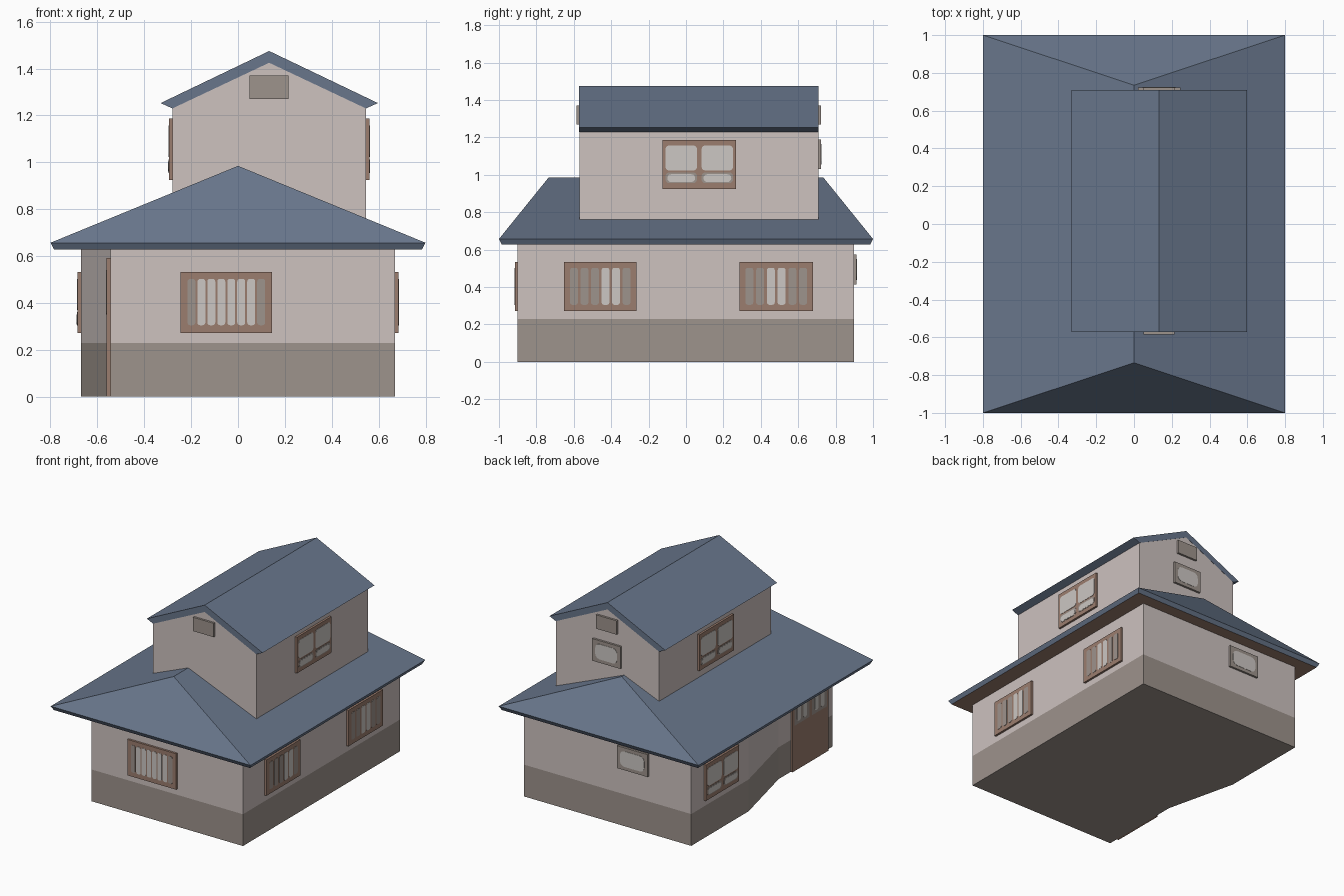
import bpy, bmesh, math
from mathutils import Vector

if "Cube" in bpy.data.objects:
    bpy.data.objects.remove(bpy.data.objects["Cube"])


def mat(name, r, g, b):
    m = bpy.data.materials.new(name)
    m.diffuse_color = tuple((c / 255 / 12.92) if c < 11 else ((c / 255 + 0.055) / 1.055) ** 2.4
                            for c in (r, g, b)) + (1,)
    m.use_nodes = True
    m.node_tree.nodes["Principled BSDF"].inputs["Base Color"].default_value = m.diffuse_color
    return m


WALL = mat("plaster", 205, 194, 191)
PLINTH = mat("grey_brown", 157, 147, 140)
WOOD = mat("brown_wood", 155, 125, 110)
ROOF = mat("slate_blue", 104, 118, 139)
PANE = mat("light_pane", 204, 199, 195)


def finish(name, bm, mats, rule=None):
    bmesh.ops.recalc_face_normals(bm, faces=bm.faces)
    if rule:
        for f in bm.faces:
            f.normal_update()
            f.material_index = rule(f)
    me = bpy.data.meshes.new(name)
    bm.to_mesh(me)
    bm.free()
    for m in mats:
        me.materials.append(m)
    ob = bpy.data.objects.new(name, me)
    bpy.context.collection.objects.link(ob)
    return ob


def loft(name, rings, mats, rule=None):
    """Join rings of equal point count and cap both ends."""
    bm = bmesh.new()
    vs = [[bm.verts.new(p) for p in ring] for ring in rings]
    n = len(vs[0])
    for a, b in zip(vs, vs[1:]):
        for i in range(n):
            j = (i + 1) % n
            bm.faces.new((a[i], a[j], b[j], b[i]))
    bm.faces.new(vs[0][::-1])
    bm.faces.new(vs[-1])
    return finish(name, bm, mats, rule)


# side: function (along wall, height, outward offset from wall plane) -> point
def side(axis, sign, plane):
    if axis == 'x':
        return lambda u, z, d: (sign * (plane + d), u, z)
    return lambda u, z, d: (u, sign * (plane + d), z)


def plate(name, place, u0, u1, z0, z1, d0, d1, m, r=0.0):
    """Rectangular plate on a wall, optionally with rounded corners."""
    pts = []
    steps = 4 if r else 1
    for cu, cz, a0 in ((u1 - r, z1 - r, 0), (u0 + r, z1 - r, 90),
                       (u0 + r, z0 + r, 180), (u1 - r, z0 + r, 270)):
        for k in range(steps):
            a = math.radians(a0 + 90 * k / max(steps - 1, 1))
            pts.append((cu + r * math.cos(a), cz + r * math.sin(a)))
    return loft(name, [[place(u, z, d) for u, z in pts] for d in (d0, d1)], [m])


def slot_window(name, place, u0, u1, z0, z1, mats, w):
    """Wooden window with a row of upright slots."""
    plate(name + "_frame", place, u0, u1, z0, z1, -0.01, 0.015, WOOD)
    n = len(mats)
    pitch = (u1 - u0 - 0.05) / n
    for i, m in enumerate(mats):
        c = u0 + 0.025 + pitch * (i + 0.5)
        plate(f"{name}_slot_{i + 1}", place, c - w / 2, c + w / 2,
              z0 + 0.032, z1 - 0.03, 0.014, 0.017, m, 0.012)


def double_window(name, place, u0, u1, z0, z1):
    """Wooden window with two tall upper panes and two low ones."""
    plate(name + "_frame", place, u0, u1, z0, z1, -0.01, 0.015, WOOD)
    mid = (u0 + u1) / 2
    for i, (a, b) in enumerate(((u0 + 0.015, mid - 0.012), (mid + 0.012, u1 - 0.015))):
        plate(f"{name}_upper_pane_{i + 1}", place, a, b, z0 + 0.098, z1 - 0.03, 0.014, 0.017, PANE, 0.02)
        plate(f"{name}_lower_pane_{i + 1}", place, a, b, z0 + 0.03, z0 + 0.088, 0.014, 0.017, PLINTH, 0.02)
        plate(f"{name}_lower_glint_{i + 1}", place, a + 0.01, b - 0.01, z0 + 0.036, z0 + 0.078,
              0.014, 0.018, PANE, 0.02)


def small_window(name, place, u0, u1, z0, z1):
    """Grey framed window with one rounded pane."""
    plate(name + "_frame", place, u0, u1, z0, z1, -0.01, 0.015, PLINTH)
    plate(name + "_pane", place, u0 + 0.025, u1 - 0.025, z0 + 0.025, z1 - 0.025, 0.014, 0.017, PANE, 0.035)


# ground floor: footprint with recessed entrance on the left, darker plinth
foot = [(-0.545, -0.9), (0.67, -0.9), (0.67, 0.897), (-0.67, 0.897), (-0.67, 0.24), (-0.545, -0.28)]
loft("ground_floor", [[(x, y, z) for x, y in foot] for z in (0, 0.23, 0.64)], [WALL, PLINTH],
     lambda f: 1 if f.calc_center_median().z < 0.23 else 0)


# lower hip roof with bevelled rim and wooden soffit
def rect(x, y, z):
    return [(-x, -y, z), (x, -y, z), (x, y, z), (-x, y, z)]


bm = bmesh.new()
lo = [bm.verts.new(p) for p in rect(0.785, 0.985, 0.628)]
hi = [bm.verts.new(p) for p in rect(0.8, 1.0, 0.657)]
r0, r1 = bm.verts.new((0, -0.735, 0.985)), bm.verts.new((0, 0.735, 0.985))
bm.faces.new(lo[::-1])
for i in range(4):
    j = (i + 1) % 4
    bm.faces.new((lo[i], lo[j], hi[j], hi[i]))
bm.faces.new((hi[0], hi[1], r0))
bm.faces.new((hi[1], hi[2], r1, r0))
bm.faces.new((hi[2], hi[3], r1))
bm.faces.new((hi[3], hi[0], r0, r1))
finish("hip_roof", bm, [ROOF, WOOD], lambda f: 1 if f.normal.z < -0.95 else 0)

# upper storey with gabled ends
Y0, Y1, CX = -0.57, 0.708, 0.133
body = [(-0.28, 0.7), (0.546, 0.7), (0.546, 1.231), (CX, 1.425), (-0.28, 1.231)]
loft("upper_floor", [[(x, y, z) for x, z in body] for y in (Y0, Y1)], [WALL])
gable = [(-0.33, 1.253), (-0.28, 1.23), (CX, 1.425), (0.546, 1.23), (0.597, 1.253), (CX, 1.475)]
loft("gable_roof", [[(x, y, z) for x, z in gable] for y in (Y0 - 0.001, Y1 + 0.001)], [ROOF])

# wall planes
front, back = side('y', -1, 0.9), side('y', 1, 0.897)
right, left = side('x', 1, 0.67), side('x', -1, 0.67)
up_front, up_back = side('y', -1, -Y0), side('y', 1, Y1)
up_right, up_left = side('x', 1, 0.546), side('x', -1, 0.28)

# ground floor windows
slot_window("front_window", front, -0.245, 0.145, 0.273, 0.533,
            [PLINTH] + [PANE] * 6 + [PLINTH], 0.034)
slot_window("right_front_window", right, -0.652, -0.265, 0.273, 0.533,
            [PLINTH] * 3 + [PANE] * 2 + [PLINTH], 0.042)
slot_window("right_back_window", right, 0.285, 0.68, 0.273, 0.533,
            [PLINTH] * 2 + [PANE] * 2 + [PLINTH] * 2, 0.042)
double_window("left_window", left, 0.37, 0.75, 0.273, 0.533)
small_window("back_window", back, -0.33, -0.085, 0.413, 0.575)

# upper floor windows and gable vents
double_window("upper_right_window", up_right, -0.125, 0.267, 0.925, 1.187)
double_window("upper_left_window", up_left, -0.125, 0.267, 0.925, 1.187)
small_window("upper_back_window", up_back, 0.02, 0.245, 1.03, 1.19)
for name, place in (("front_vent", up_front), ("back_vent", up_back)):
    plate(name, place, 0.05, 0.215, 1.27, 1.37, -0.01, 0.015, PLINTH)

# entrance door with slotted upper panels
entry = side('x', -1, 0.545)
plate("door", entry, -0.83, -0.42, 0.0, 0.592, -0.01, 0.015, WOOD)
for i in range(2):
    a = -0.81 + i * 0.2
    plate(f"door_panel_{i + 1}", entry, a, a + 0.17, 0.33, 0.56, 0.014, 0.017, PLINTH)
    for k in range(2):
        c = a + 0.05 + 0.07 * k
        plate(f"door_slot_{i + 1}_{k + 1}", entry, c - 0.02, c + 0.02, 0.35, 0.54, 0.016, 0.019, PANE, 0.015)
